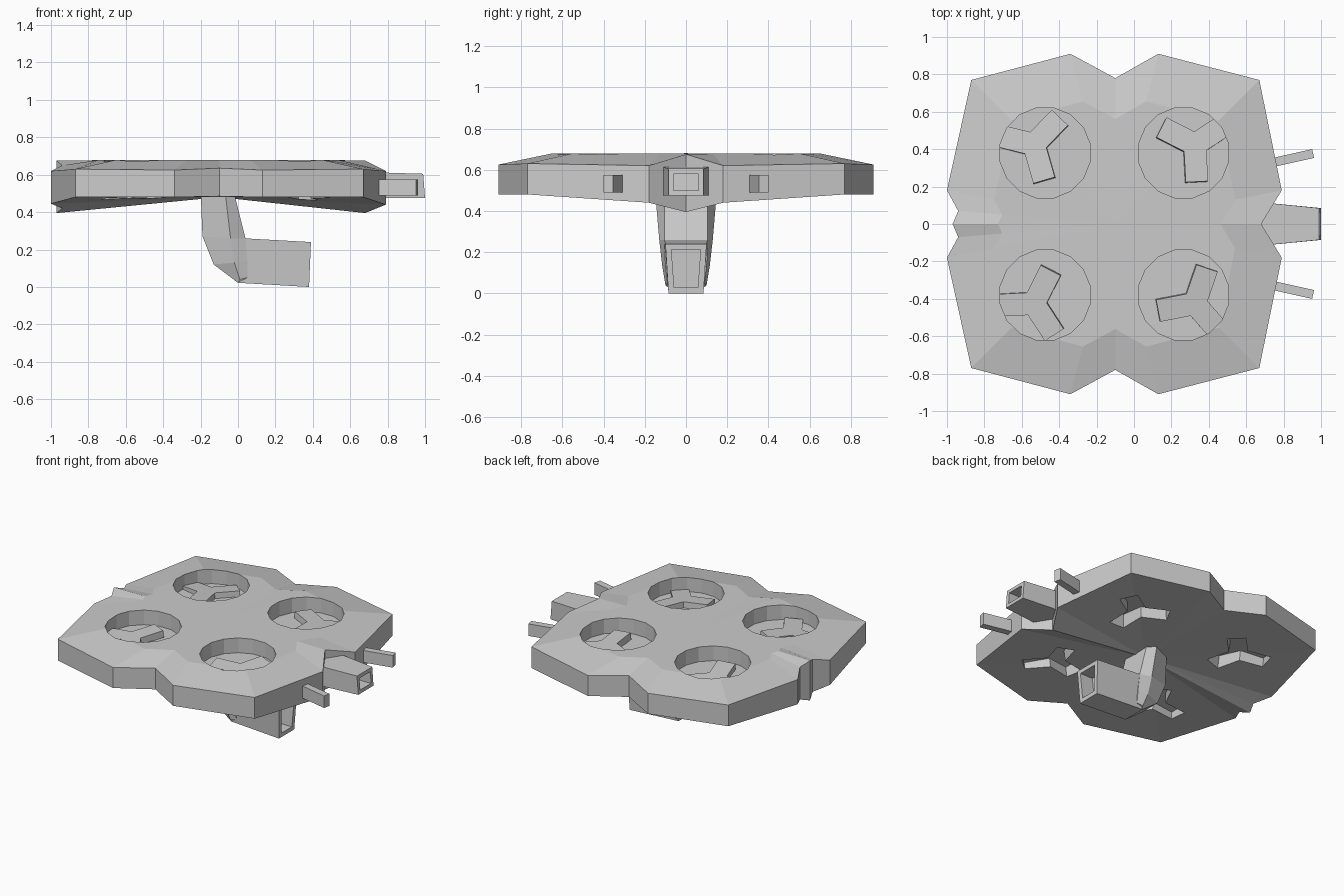
import bpy, bmesh, math
from mathutils import Vector, Matrix

if "Cube" in bpy.data.objects:
    bpy.data.objects.remove(bpy.data.objects["Cube"])


def finish(bm, name):
    bmesh.ops.recalc_face_normals(bm, faces=bm.faces[:])
    me = bpy.data.meshes.new(name)
    bm.to_mesh(me)
    bm.free()
    ob = bpy.data.objects.new(name, me)
    bpy.context.collection.objects.link(ob)
    return ob


def bridge(bm, a, b):
    n = len(a)
    for i in range(n):
        bm.faces.new((a[i], a[(i + 1) % n], b[(i + 1) % n], b[i]))


def fan(bm, loop, co):
    c = bm.verts.new(co)
    for i in range(len(loop)):
        bm.faces.new((loop[i], loop[(i + 1) % len(loop)], c))


def prism(name, pts, z0, z1, mat=Matrix()):
    bm = bmesh.new()
    a, b = ([bm.verts.new((x, y, z)) for x, y in pts] for z in (z0, z1))
    bridge(bm, a, b)
    bm.faces.new(a)
    bm.faces.new(b)
    bm.transform(mat)
    return finish(bm, name)


def tube_box(name, ends, bore=None, mat=Matrix()):
    """Tapered box along x; each end is (x bottom, x top, y bottom, y top, z0, z1)."""
    bm = bmesh.new()
    loops = []
    for xb, xt, yb, yt, z0, z1 in ends:
        loops.append([bm.verts.new(c) for c in
                      ((xb, -yb, z0), (xb, yb, z0), (xt, yt, z1), (xt, -yt, z1))])
    bridge(bm, *loops)
    bm.faces.new(loops[0])
    tip = bm.faces.new(loops[1])
    bmesh.ops.recalc_face_normals(bm, faces=bm.faces[:])
    if bore:
        bmesh.ops.inset_individual(bm, faces=[tip], thickness=bore[0])
        r = bmesh.ops.extrude_discrete_faces(bm, faces=[tip])
        bmesh.ops.translate(bm, verts=r['faces'][0].verts[:], vec=(-bore[1], 0, 0))
    bm.transform(mat)
    return finish(bm, name)


# hull: mirrored rim outline (x, y, top z, bottom z)
half = [(.68, 0, .675, .395), (.79, .18, .62, .44), (.67, .77, .63, .48),
        (.13, .91, .625, .48), (-.10, .78, .635, .485), (-.34, .91, .625, .48),
        (-.87, .77, .63, .48), (-1, .18, .62, .445), (-.94, .07, .65, .42),
        (-.97, 0, .675, .395)]
rim = half + [(x, -y, t, b) for x, y, t, b in half[-2:0:-1]]
bm = bmesh.new()
low = [bm.verts.new((x, y, b)) for x, y, t, b in rim]
high = [bm.verts.new((x, y, t)) for x, y, t, b in rim]
deck = [bm.verts.new((-.10 + .72 * (x + .10), .72 * y, .678)) for x, y, t, b in rim]
bridge(bm, low, high)
bridge(bm, high, deck)
fan(bm, deck, (-.10, 0, .68))
fan(bm, low, (-.10, 0, .48))
hull = finish(bm, "hull")


# rotors: round wells above, three-armed blades inside, matching slots below
def blade_outline(angle, length=.2, hw=.06):
    pts = []
    for k in range(3):
        r = Matrix.Rotation(math.radians(angle + 120 * k), 2)
        for p in ((length, -hw), (length, hw)):
            pts.append(tuple(r @ Vector(p)))
        pts.append(tuple(r @ Vector((hw / math.tan(math.pi / 3), hw))))
    return pts


cutters = []
circle = [(.245 * math.cos(i * math.pi / 8 + .2), .245 * math.sin(i * math.pi / 8 + .2))
          for i in range(16)]
for i, (sx, sy, angle) in enumerate(((-1, 1, 46), (1, 1, 33), (-1, -1, 63), (1, -1, 71))):
    cx = -.475 if sx < 0 else .265
    cutters.append(prism("well_cutter", circle, .575, .8,
                         Matrix.Translation((cx, .38 * sy, 0))))
    tilt = Matrix.Rotation(math.radians(6), 4, Vector((-sy, sx, 0)).normalized())
    mat = Matrix.Translation((cx + .06 * sx, .425 * sy, .6)) @ tilt
    outline = blade_outline(angle)
    cutters.append(prism("slot_cutter", outline, -.2, -.055, mat))
    prism(f"rotor_{i + 1}", outline, -.04, .008, mat)

for c in cutters:
    c.hide_render = True
    c.hide_viewport = True
    m = hull.modifiers.new("cut", 'BOOLEAN')
    m.operation = 'DIFFERENCE'
    m.solver = 'EXACT'
    m.object = c
bpy.context.view_layer.update()
cut_mesh = bpy.data.meshes.new_from_object(
    hull.evaluated_get(bpy.context.evaluated_depsgraph_get()))
hull.modifiers.clear()
hull.data = cut_mesh
for c in cutters:
    bpy.data.objects.remove(c)

# nose barrels
tube_box("main_barrel", ((.66, .66, .118, .118, .475, .615), (1, .99, .085, .085, .475, .605)),
         (.035, .12))
for s in (-1, 1):
    mat = Matrix.Translation((.86, .355 * s, 0)) @ Matrix.Rotation(.22 * s, 4, 'Z')
    tube_box("side_barrel", ((-.14, -.14, .024, .024, .49, .575),
                             (.1, .1, .024, .024, .49, .575)), None, mat)

# curved neck: stations of rear, middle and front (x, z, half width)
stations = [((-.20, .52, .09), (-.07, .52, .152), (-.025, .52, .105)),
            ((-.19, .27, .085), (-.04, .26, .13), (.04, .26, .105)),
            ((-.13, .12, .08), (-.02, .13, .115), (.05, .14, .1)),
            ((0, .022, .08), (.01, .04, .1), (.05, .05, .09))]
bm = bmesh.new()
prev = None
for st in stations:
    ring = [bm.verts.new((x, w, z)) for x, z, w in st]
    ring += [bm.verts.new((x, -w, z)) for x, z, w in reversed(st)]
    if prev:
        bridge(bm, prev, ring)
    else:
        bm.faces.new(ring)
    prev = ring
bm.faces.new(prev)
finish(bm, "neck")

# lower sensor pod
tube_box("lower_pod", ((0, .03, .085, .105, .022, .26), (.38, .39, .085, .1, 0, .24)),
         (.04, .1))
